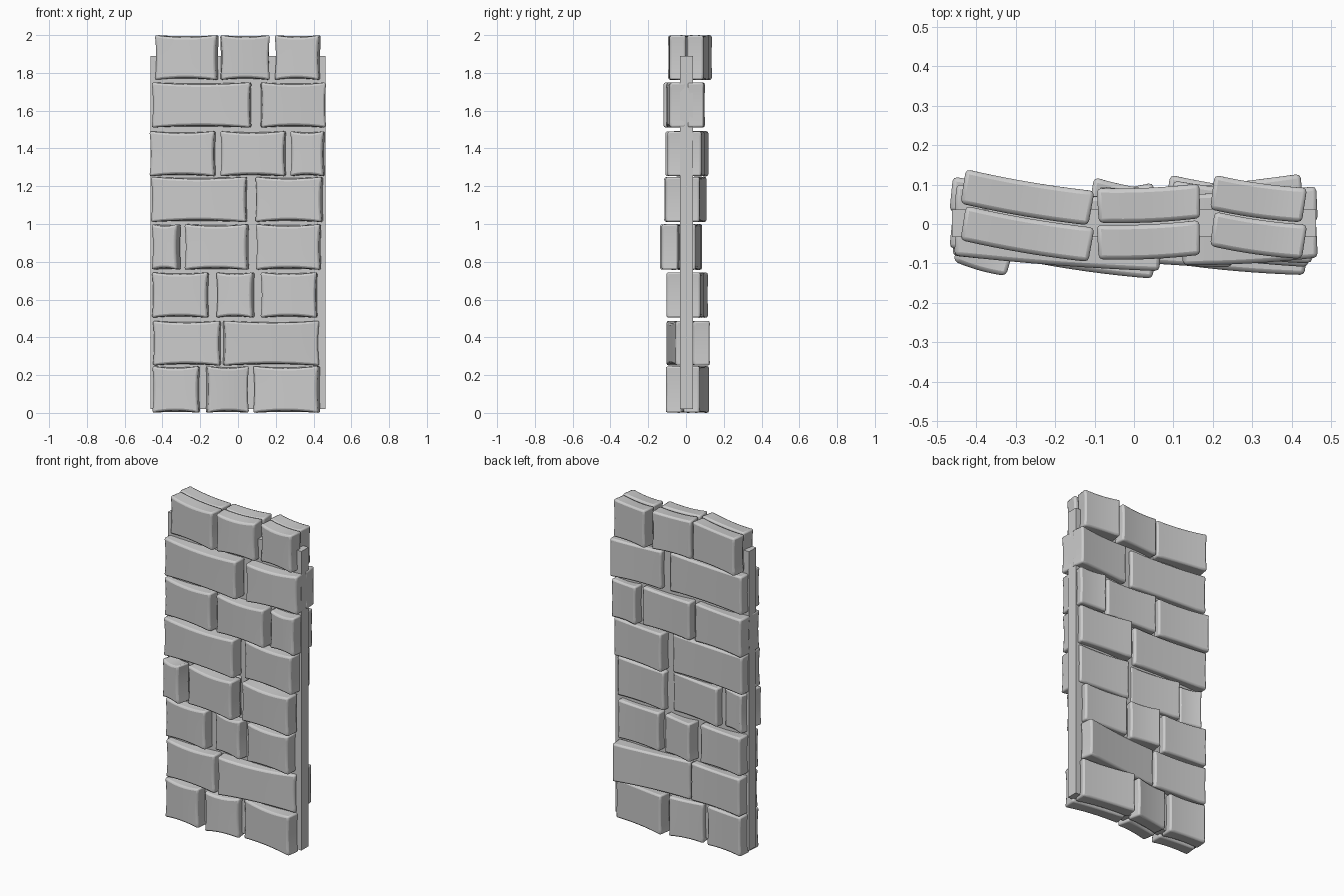
import bpy, bmesh, math

if "Cube" in bpy.data.objects:
    bpy.data.objects.remove(bpy.data.objects["Cube"])

THICK = 0.088    # brick depth
SHIFT = 0.093    # offset from front layer to back layer

# rows from bottom: z0, z1, bricks (x0, x1, front y at left end, front y at right end)
ROWS = [
    (0.0, 0.248, [(-.455, -.20, -.075, -.10), (-.172, .06, -.105, -.075), (.078, .437, -.055, -.11)]),
    (.25, .488, [(-.452, -.088, -.07, -.10), (-.082, .432, -.105, -.053)]),
    (.503, .745, [(-.457, -.152, -.07, -.10), (-.118, .092, -.06, -.10), (.118, .422, -.085, -.105)]),
    (.757, 1.0, [(-.46, -.30, -.092, -.137), (-.285, .06, -.092, -.14), (.092, .442, -.10, -.13)]),
    (1.01, 1.25, [(-.462, .05, -.08, -.116), (.09, .452, -.07, -.11)]),
    (1.252, 1.492, [(-.47, -.115, -.06, -.10), (-.095, .255, -.085, -.11), (.275, .462, -.08, -.10)]),
    (1.51, 1.75, [(-.458, .072, -.08, -.12), (.118, .468, -.105, -.085)]),
    (1.762, 2.0, [(-.442, -.10, -.04, -.098), (-.095, .17, -.09, -.078), (.192, .44, -.055, -.09)]),
]


def finish(name, bm, bevel):
    me = bpy.data.meshes.new(name)
    bm.to_mesh(me)
    bm.free()
    ob = bpy.data.objects.new(name, me)
    bpy.context.collection.objects.link(ob)
    if bevel:
        m = ob.modifiers.new("worn_edges", 'BEVEL')
        m.width = bevel
        m.segments = 2
        m.limit_method = 'ANGLE'
        m.angle_limit = math.radians(40)
    bpy.ops.object.select_all(action='DESELECT')
    ob.select_set(True)
    bpy.context.view_layer.objects.active = ob
    bpy.ops.object.shade_smooth_by_angle(angle=math.radians(35))
    return ob


def brick(name, x0, x1, z0, z1, yl, yr):
    bm = bmesh.new()
    bmesh.ops.create_cube(bm, size=2)
    # cut rings so the stone can be curved
    for axis in (0, 2):
        for i in range(1, 8):
            co, no = [0, 0, 0], [0, 0, 0]
            co[axis], no[axis] = -1 + i / 4, 1
            bmesh.ops.bisect_plane(bm, geom=bm.verts[:] + bm.edges[:] + bm.faces[:],
                                   plane_co=co, plane_no=no)
    a = math.atan2(yr - yl, x1 - x0)
    c, s = math.cos(a), math.sin(a)
    length = (x1 - x0 - THICK * abs(s)) / c
    cx, cz = (x0 + x1) / 2, (z0 + z1) / 2
    cy = (yl + yr) / 2 + THICK / 2
    for v in bm.verts:
        u, d, w = v.co
        front = (1 - d) / 2
        # waisted outline, stronger on the front
        pinch = 0.005 + 0.008 * front
        lz = w * ((z1 - z0) / 2 - pinch * (1 - u * u))
        lx = u * (length / 2 - 0.6 * pinch * (1 - w * w))
        ly = d * THICK / 2 - 0.005 * (1 - u * u)
        v.co = (cx + lx * c - ly * s, cy + lx * s + ly * c, cz + lz)
    return finish(name, bm, 0.011)


# central mortar slab
bm = bmesh.new()
bmesh.ops.create_cube(bm, size=1)
for v in bm.verts:
    v.co = (v.co.x * 0.924, v.co.y * 0.07 + 0.002, 0.02 + (v.co.z + 0.5) * 1.87)
finish("mortar_slab", bm, 0)

# front and back layers share one layout
for r, (z0, z1, bricks) in enumerate(ROWS):
    for b, (x0, x1, yl, yr) in enumerate(bricks):
        f = brick(f"front_brick_{r + 1}_{b + 1}", x0, x1, z0, z1, yl, yr)
        k = f.copy()
        k.name = f"back_brick_{r + 1}_{b + 1}"
        k.location.y = SHIFT
        bpy.context.collection.objects.link(k)
